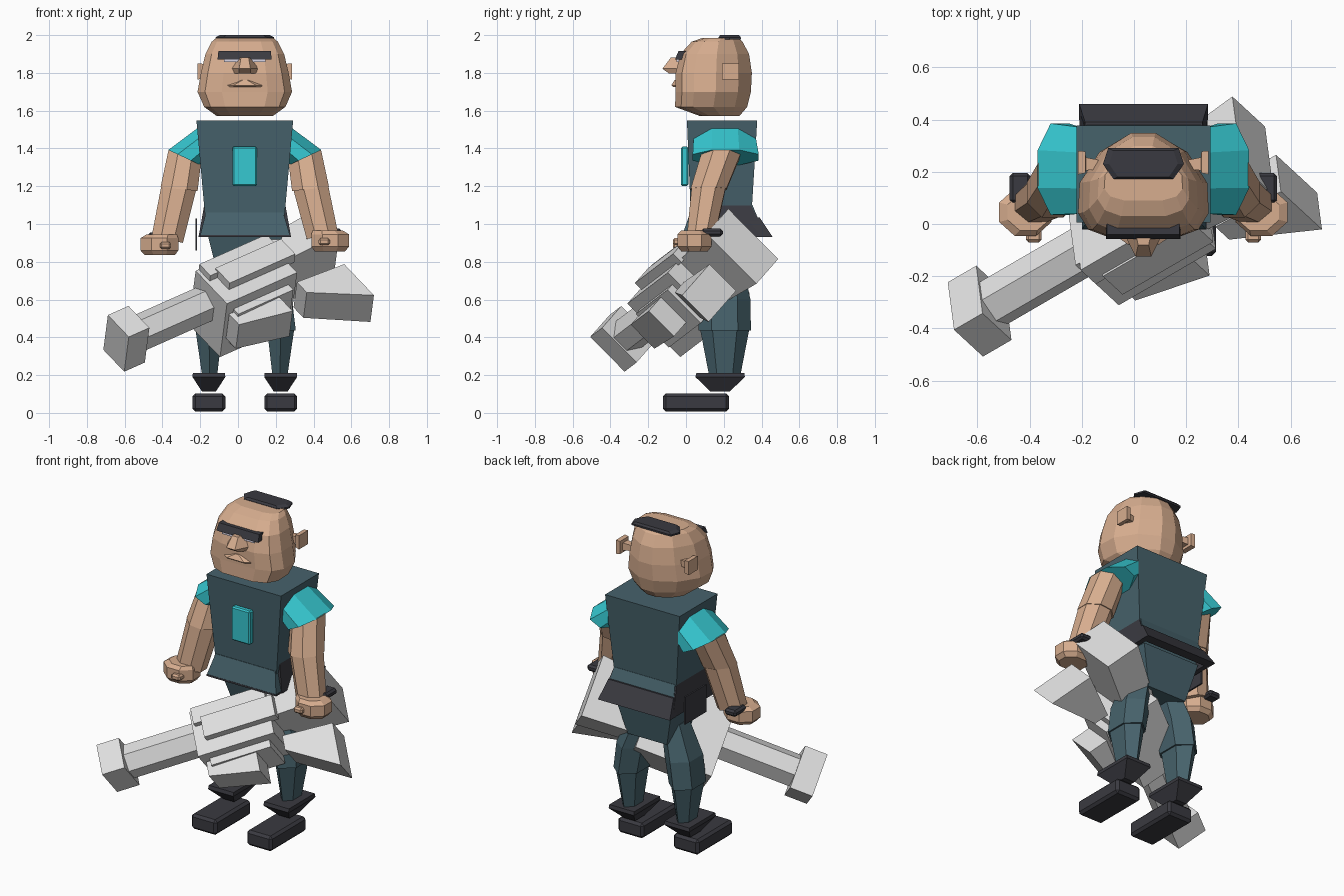
import bpy, bmesh, math
from mathutils import Vector as V

if "Cube" in bpy.data.objects:
    bpy.data.objects.remove(bpy.data.objects["Cube"])

CX = 0.036  # symmetry line of the figure


def mat(name, rgb):
    m = bpy.data.materials.new(name)
    m.diffuse_color = (*rgb, 1)
    m.use_nodes = True
    m.node_tree.nodes["Principled BSDF"].inputs["Base Color"].default_value = m.diffuse_color
    return m


SKIN = mat("skin", (0.68, 0.42, 0.275))
CLOTH = mat("dark teal cloth", (0.062, 0.122, 0.148))
BRIGHT = mat("bright teal", (0.037, 0.58, 0.64))
DARK = mat("charcoal", (0.042, 0.042, 0.052))
STEEL = mat("grey metal", (0.75, 0.75, 0.75))
WHITE = mat("eye white", (0.75, 0.72, 0.85))


def loft(name, rings, m, bevel=0):
    """Join rings of equal point count and cap both ends."""
    bm = bmesh.new()
    rows = [[bm.verts.new(p) for p in r] for r in rings]
    n = len(rows[0])
    for a, b in zip(rows, rows[1:]):
        for i in range(n):
            j = (i + 1) % n
            bm.faces.new((a[i], a[j], b[j], b[i]))
    bm.faces.new(rows[0])
    bm.faces.new(rows[-1])
    bmesh.ops.recalc_face_normals(bm, faces=bm.faces)
    me = bpy.data.meshes.new(name)
    bm.to_mesh(me)
    bm.free()
    me.materials.append(m)
    ob = bpy.data.objects.new(name, me)
    bpy.context.collection.objects.link(ob)
    if bevel:
        mod = ob.modifiers.new("bevel", "BEVEL")
        mod.width, mod.segments = bevel, 1
    return ob


def ring(c, a, b, n=8):
    """Regular ring whose flats touch half-axes a and b."""
    c, a, b = V(c), V(a), V(b)
    k = 1 / math.cos(math.pi / n)
    ang = [(i + 0.5) * 2 * math.pi / n for i in range(n)]
    return [c + a * math.cos(t) * k + b * math.sin(t) * k for t in ang]


def rect(x0, x1, y0, y1, z):
    return [(x0, y0, z), (x1, y0, z), (x1, y1, z), (x0, y1, z)]


def box(name, x0, x1, y0, y1, z0, z1, m, bevel=0):
    return loft(name, [rect(x0, x1, y0, y1, z0), rect(x0, x1, y0, y1, z1)], m, bevel)


# torso, chest plate, pelvis
loft("torso", [rect(-.165, .237, .03, .34, .94), rect(-.22, .292, .005, .377, 1.547)], CLOTH)
box("chest_plate", -.03, .1, -.026, .012, 1.2, 1.41, BRIGHT, .008)
loft("pelvis", [rect(-.10, .17, .12, .33, .70), rect(-.16, .235, .06, .37, .94)], CLOTH)

# belt flaps: cloth above, dark at the lower edges and hips
loft("front_flap", [rect(-.2, .275, -.02, .08, .94), rect(-.17, .24, .022, .08, 1.06)], CLOTH)
box("front_belt_edge", -.2, .277, -.021, .1, .93, .941, DARK)
loft("back_flap", [rect(-.185, .26, .28, .385, 1.02), rect(-.17, .245, .28, .352, 1.1)], CLOTH)
loft("back_belt", [rect(-.21, .283, .40, .46, .93), rect(-.187, .262, .32, .39, 1.035)], DARK)
for s in (-1, 1):
    def plate(y0, y1, xa, xb, z):
        xs = sorted((CX + s * xa, CX + s * xb))
        return rect(xs[0], xs[1], y0, y1, z)
    loft("hip_plate", [plate(.03, .43, .215, .245, .93), plate(.05, .345, .19, .215, 1.1)], DARK)
box("hip_pouch", -.226, -.216, .12, .33, .86, 1.03, DARK)

# arms, sleeves, hands
for s in (-1, 1):
    def X(d):
        return CX + s * d
    dz = 0.0 if s < 0 else 0.02
    loft("sleeve", [ring((X(.24), .205, 1.415), (0, 0, .10), (0, .165, 0)),
                    ring((X(.32), .21, 1.352), (s * .085, 0, .04), (0, .175, 0))], BRIGHT)
    loft("upper_arm", [ring((X(.315), .19, 1.38), (.088, 0, s * .015), (0, .105, 0)),
                       ring((X(.348), .12, 1.185), (.098, 0, s * .01), (0, .095, 0))], SKIN)
    loft("forearm", [ring((X(.35), .12, 1.19), (.092, 0, s * .012), (0, .09, 0)),
                     ring((X(.41), .08, .92 + dz), (.082, 0, s * .02), (0, .074, 0))], SKIN)
    loft("hand", [ring((X(.45), .045, .835 + dz), (.08, 0, 0), (0, .07, 0)),
                  ring((X(.452), .045, .86 + dz), (.1, 0, 0), (0, .09, 0)),
                  ring((X(.452), .045, .925 + dz), (.1, 0, 0), (0, .09, 0)),
                  ring((X(.44), .045, .945 + dz), (.08, 0, 0), (0, .07, 0))], SKIN)
    cx = X(.42)
    box("thumb", cx - .03, cx + .03, -.07, .03, .868 + dz, .905 + dz, SKIN, .01)
    cx = X(.472)
    box("wristband", cx - .04, cx + .04, .08, .195, .915 + dz, .955 + dz, DARK, .012)

# legs, boots
for s in (-1, 1):
    x = CX + s * .19
    loft("thigh", [ring((CX + s * .10, .2, .80), (.065, 0, 0), (0, .085, 0), 6),
                   ring((x - s * .025, .205, .60), (.085, 0, 0), (0, .118, 0), 6),
                   ring((x, .205, .435), (.08, 0, 0), (0, .12, 0), 6)], CLOTH)
    loft("shin", [ring((x, .205, .445), (.072, 0, 0), (0, .113, 0), 6),
                  ring((x - s * .004, .205, .2), (.04, 0, 0), (0, .072, 0), 6)], CLOTH)
    loft("boot_cuff", [rect(x - .036, x + .036, .13, .23, .112),
                       rect(x - .087, x + .087, .05, .312, .19),
                       rect(x - .085, x + .085, .055, .308, .212)], DARK)
    box("boot", x - .087, x + .087, -.122, .228, .008, .102, DARK, .015)


# head: rings widest near the flat face, narrowing to the back
def head_ring(z, rx, y0, y1, n=12):
    cy, pts = y0 + .36 * (y1 - y0), []
    for i in range(n):
        t = (i + .5) * 2 * math.pi / n
        sx, sy = math.sin(t), math.cos(t)
        if sy < 0:
            sx = math.copysign(abs(sx) ** .55, sx)
            sy = -abs(sy) ** .85 * (cy - y0)
        else:
            sx = math.copysign(abs(sx) ** 1.2, sx)
            sy *= y1 - cy
        pts.append((CX + rx * sx * 1.02, cy + sy * 1.03, z))
    return pts


loft("head", [head_ring(*r) for r in (
    (1.573, .15, .07, .285), (1.62, .215, -.058, .325), (1.70, .25, -.055, .345),
    (1.80, .232, -.055, .35), (1.90, .208, -.03, .335), (1.965, .175, .03, .30),
    (1.986, .15, .09, .275))], SKIN)

# hair patch
loft("hair", [[(CX + x * k, .23 + y * k, z) for x, y in ((-.155, 0), (-.115, -.058), (.115, -.058),
              (.155, 0), (.135, .06), (-.135, .06))] for z, k in ((1.978, 1), (1.988, 1), (2.0, .85))], DARK)

# face
loft("brow", [rect(-.108, .178, -.058, .0, 1.872), rect(-.104, .174, -.04, .02, 1.915)], DARK)
box("eyes", -.075, .145, -.05, .0, 1.857, 1.873, WHITE)


def bump(name, sections):
    """Face detail from (half widths back/front, y front, z) sections."""
    loft(name, [[(CX - a, -.035, z), (CX + a, -.035, z), (CX + b, y, z), (CX - b, y, z)]
                for a, b, y, z in sections], SKIN)


bump("nose", ((.07, .03, -.09, 1.797), (.075, .03, -.125, 1.822), (.03, .02, -.08, 1.882)))
bump("mouth", ((.12, .06, -.066, 1.725), (.12, .06, -.078, 1.734), (.03, .01, -.06, 1.763)))
for s in (-1, 1):
    def ear_ring(d, y0, y1, z0, z1):
        x = CX + s * d
        return [(x, y0, z0), (x, y1, z0), (x, y1, z1), (x, y0, z1)]
    loft("ear", [ear_ring(.17, .21, .245, 1.79, 1.825), ear_ring(.22, .205, .255, 1.785, 1.83),
                 ear_ring(.222, .195, .278, 1.77, 1.848), ear_ring(.25, .19, .28, 1.765, 1.85)], SKIN)

# hammer: built along its own tilted axes (length D, width U, height W)
P = V((-.585, -.33, .395))
D = V((.81, .47, .36)).normalized()
W = D.cross(V((.64, -.5, -.58))).normalized()
U = W.cross(D)


def hp(t, u, w):
    return P + D * t + U * u + W * w


def block(name, t0, t1, a, b=None):
    """Block from t0 to t1; a and b are (u0, u1, w0, w1) at each end."""
    loft(name, [[hp(t, r[0], r[2]), hp(t, r[1], r[2]), hp(t, r[1], r[3]), hp(t, r[0], r[3])]
                for t, r in ((t0, a), (t1, b or a))], STEEL)


block("hammer_pommel", -.075, .06, (-.095, .095, -.13, .13))
loft("hammer_handle", [ring(hp(t, 0, 0), U * .085, W * .085, 6) for t in (.04, .56)], STEEL)
block("hammer_core", .5, .96, (-.1, .185, -.165, .235))
block("hammer_rear_block", .94, 1.31, (-.11, .08, -.16, .16), (-.135, .08, -.188, .188))
block("hammer_rear_plate", .52, .96, (-.1, 0, -.205, -.15))
block("hammer_top_plate", .57, 1.0, (-.025, .105, -.215, -.15))
block("hammer_side_step", .55, .91, (.15, .23, -.10, .15))
block("hammer_lower_claw", .52, .82, (.19, .28, -.08, .10), (.19, .35, -.09, .10))
block("hammer_outer_claw", .98, 1.28, (.17, .26, -.07, .12), (.185, .455, -.065, .135))
